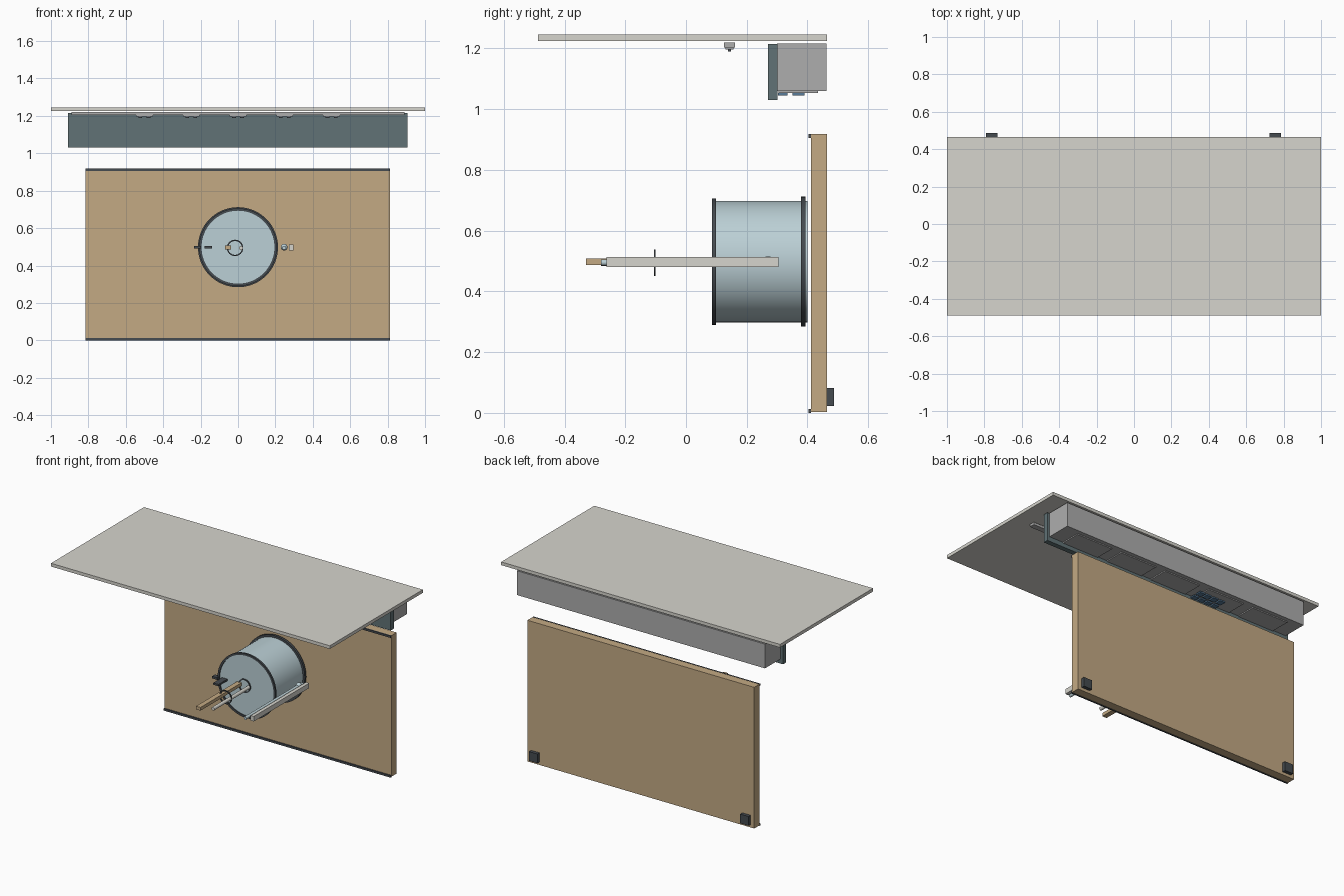
import bpy, math
from mathutils import Vector

if "Cube" in bpy.data.objects:
    bpy.data.objects.remove(bpy.data.objects["Cube"])


def mat(name, rgb):
    m = bpy.data.materials.new(name)
    m.diffuse_color = (*rgb, 1)
    m.use_nodes = True
    m.node_tree.nodes["Principled BSDF"].inputs["Base Color"].default_value = m.diffuse_color
    return m


WOOD = mat("wood", (0.55, 0.40, 0.23))
TEAL = mat("slate", (0.12, 0.17, 0.18))
DARK = mat("dark", (0.06, 0.07, 0.08))
PALE = mat("pale", (0.67, 0.66, 0.61))
GLASS = mat("pale_blue", (0.50, 0.63, 0.67))
BLUE = mat("blue", (0.10, 0.20, 0.32))
GREY = mat("grey", (0.42, 0.42, 0.42))


def finish(name, material, smooth=False):
    o = bpy.context.object
    o.name = name
    o.data.materials.append(material)
    if smooth:
        bpy.ops.object.shade_smooth_by_angle()
    return o


def box(name, x, y, z, material):
    """Box from (min, max) pairs on each axis."""
    lo, hi = Vector((x[0], y[0], z[0])), Vector((x[1], y[1], z[1]))
    bpy.ops.mesh.primitive_cube_add(size=1, location=(lo + hi) / 2)
    o = finish(name, material)
    o.scale = hi - lo
    return o


def rod(name, x, z, y0, y1, r, material, n=24):
    """Cylinder along y."""
    bpy.ops.mesh.primitive_cylinder_add(vertices=n, radius=r, depth=y1 - y0,
        location=(x, (y0 + y1) / 2, z), rotation=(math.pi / 2, 0, 0))
    return finish(name, material, True)


def band(name, x, z, y0, y1, r_in, r_out, material, n=64):
    """Flat-sided ring around the y axis, spun from a rectangle."""
    verts, faces = [], []
    prof = [(r_in, y0), (r_out, y0), (r_out, y1), (r_in, y1)]
    for i in range(n):
        a = 2 * math.pi * i / n
        verts += [(x + r * math.cos(a), y, z + r * math.sin(a)) for r, y in prof]
        for j in range(4):
            k, i2 = (j + 1) % 4, (i + 1) % n
            faces.append((i * 4 + j, i * 4 + k, i2 * 4 + k, i2 * 4 + j))
    me = bpy.data.meshes.new(name)
    me.from_pydata(verts, [], faces)
    o = bpy.data.objects.new(name, me)
    bpy.context.collection.objects.link(o)
    bpy.ops.object.select_all(action='DESELECT')
    bpy.context.view_layer.objects.active = o
    o.select_set(True)
    return finish(name, material, True)


# Top slab
box("top_slab", (-1, 1), (-0.488, 0.465), (1.225, 1.246), PALE)

# Overhead housing with front fascia
box("housing", (-0.89, 0.89), (0.30, 0.462), (1.06, 1.217), GREY)
box("fascia", (-0.908, 0.906), (0.27, 0.302), (1.03, 1.215), TEAL)

# Light bar with spots
box("light_bar", (-0.89, 0.89), (0.125, 0.161), (1.204, 1.22), GREY)
for i in range(5):
    x = (i - 2) * 0.25
    box("spot_base", (x - 0.045, x + 0.045), (0.13, 0.156), (1.196, 1.204), GREY)
    for s in (-0.022, 0.022):
        box("spot_lens", (x + s - 0.01, x + s + 0.01), (0.138, 0.148), (1.19, 1.196), DARK)

# Underside panels and slatted vent
for i in range(5):
    x = (i - 2) * 0.33
    box("under_panel", (x - 0.13, x + 0.13), (0.305, 0.435), (1.053, 1.06), GREY)
for y0, y1 in ((0.303, 0.335), (0.35, 0.39)):
    for i in range(4):
        x = -0.36 + i * 0.05
        box("vent_slat", (x, x + 0.038), (y0, y1), (1.045, 1.054), BLUE)

# Back board, edge trims and rear feet
box("back_board", (-0.815, 0.812), (0.411, 0.465), (0.003, 0.918), WOOD)
for z in (0, 0.906):
    box("board_trim", (-0.815, 0.812), (0.403, 0.412), (z, z + 0.013), DARK)
for x in (-0.76, 0.755):
    box("rear_foot", (x - 0.03, x + 0.03), (0.463, 0.487), (0.022, 0.082), DARK)

# Drum with rims
rod("drum", 0, 0.498, 0.092, 0.40, 0.2, GLASS, 64)
band("drum_front_rim", 0, 0.498, 0.086, 0.098, 0.195, 0.208, DARK)
band("drum_rear_rim", 0, 0.498, 0.379, 0.394, 0.195, 0.214, DARK)

# Central rings, wooden bar and rod
for y in (-0.103, 0.089):
    band("guide_ring", -0.016, 0.494, y - 0.003, y + 0.003, 0.037, 0.044, DARK, 32)
box("wood_bar", (-0.07, -0.038), (-0.33, 0.095), (0.487, 0.508), WOOD)
rod("centre_rod", 0.016, 0.494, -0.28, 0.095, 0.011, PALE)

# Side rail with rod and end knobs
box("side_rail", (0.274, 0.297), (-0.262, 0.305), (0.481, 0.513), PALE)
rod("rail_rod", 0.247, 0.495, -0.28, 0.305, 0.01, GLASS)
bpy.ops.mesh.primitive_uv_sphere_add(segments=24, ring_count=12, radius=0.018,
                                     location=(0.247, 0.27, 0.498))
finish("rail_knob", GLASS, True)

# Left pegs on the drum
box("face_peg", (-0.178, -0.14), (0.0, 0.095), (0.492, 0.504), DARK)
box("side_peg", (-0.235, -0.198), (0.07, 0.10), (0.491, 0.505), DARK)
